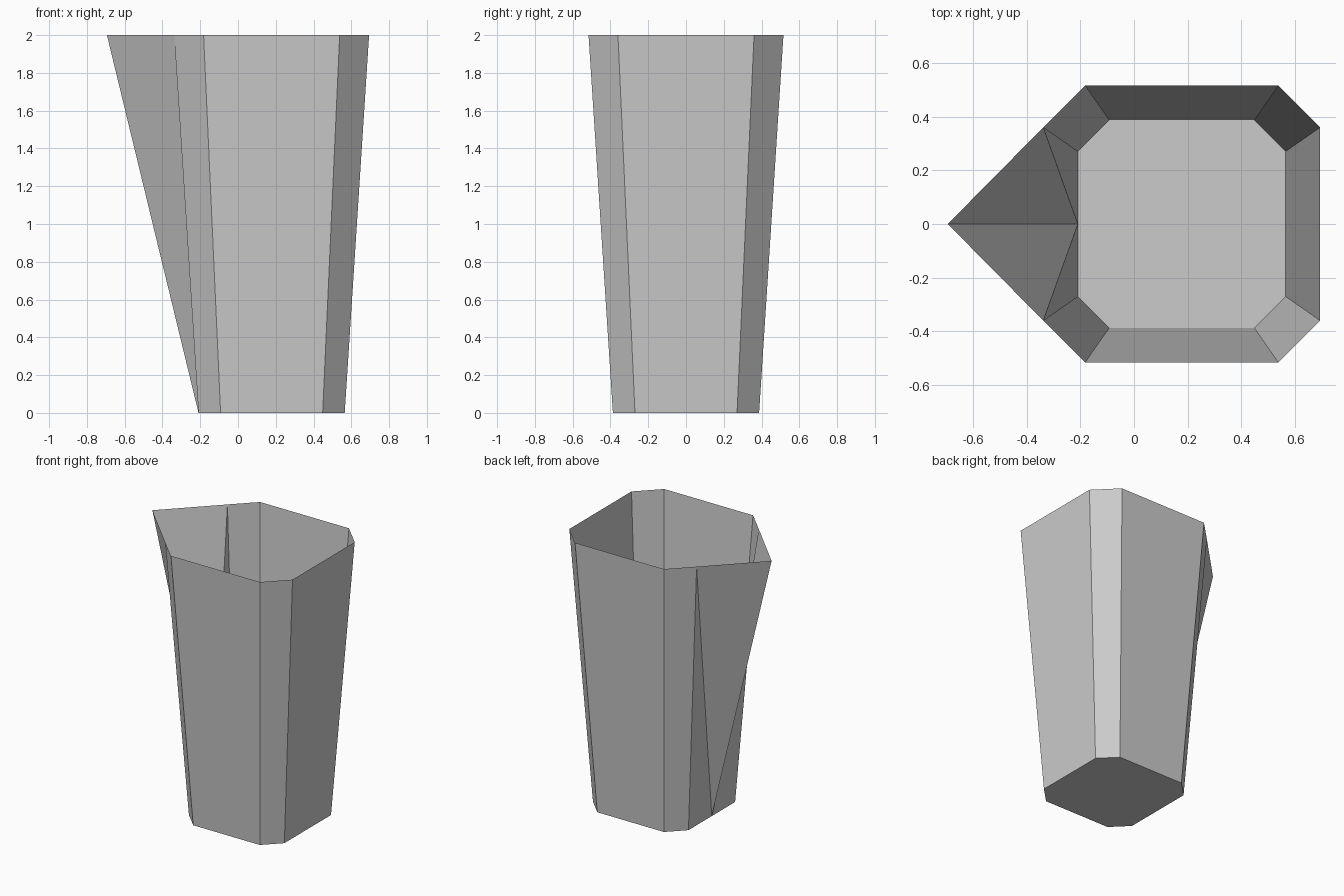
import bpy
import bmesh

if "Cube" in bpy.data.objects:
    bpy.data.objects.remove(bpy.data.objects["Cube"])

CENTRE_X = 0.178


def ring(bm, half, z, tip_x):
    """Chamfered square with one extra point on the -x side for the spout."""
    flat = half * 0.698
    side = [(-half, -flat), (-flat, -half), (flat, -half), (half, -flat)]
    pts = side + [(x, -y) for x, y in reversed(side)]
    verts = [bm.verts.new((CENTRE_X + x, y, z)) for x, y in pts]
    return verts + [bm.verts.new((tip_x, 0, z))]


bm = bmesh.new()
low = ring(bm, 0.387, 0.0, CENTRE_X - 0.387)
top = ring(bm, 0.516, 2.0, -0.694)

# Tapered walls, single skin
for i in range(7):
    bm.faces.new((low[i], low[i + 1], top[i + 1], top[i]))

# Pouring spout: two folded triangles on each side
tip_low, tip_top = low[8], top[8]
bm.faces.new((tip_low, low[0], top[0]))
bm.faces.new((tip_low, top[0], tip_top))
bm.faces.new((low[7], tip_low, top[7]))
bm.faces.new((tip_low, tip_top, top[7]))

# Closed base, open top
bm.faces.new(list(reversed(low)))

mesh = bpy.data.meshes.new("pitcher_body")
bm.to_mesh(mesh)
bm.free()
body = bpy.data.objects.new("pitcher_body", mesh)
bpy.context.collection.objects.link(body)
